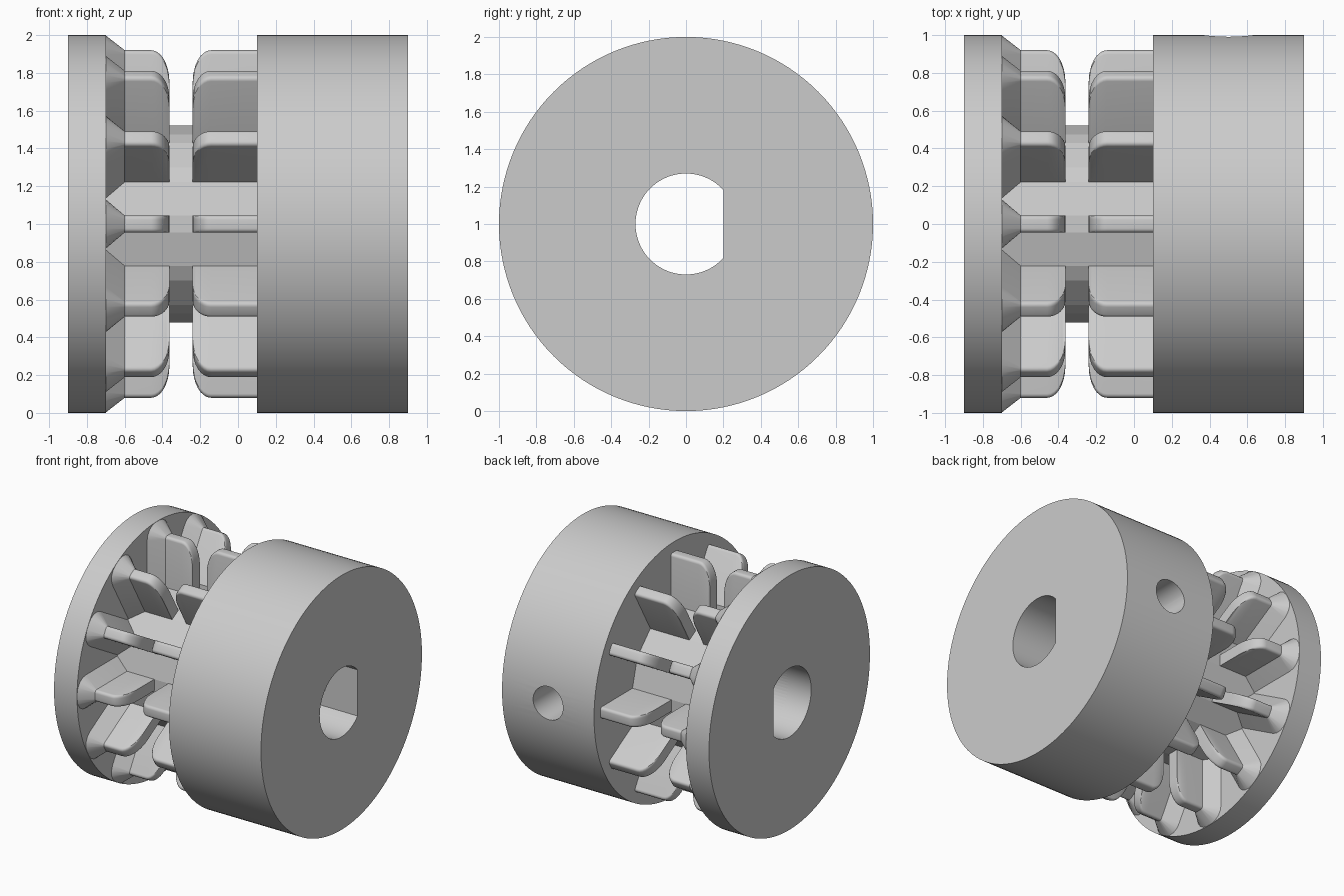
import bpy, bmesh, math
from mathutils import Matrix, Vector

if "Cube" in bpy.data.objects:
    bpy.data.objects.remove(bpy.data.objects["Cube"])

AXIS_Z = 1.0      # height of the wheel axis (axis runs along x)
RIBS = 12

grey = bpy.data.materials.new("light_grey")
grey.diffuse_color = (0.6, 0.6, 0.6, 1)
grey.use_nodes = True
grey.node_tree.nodes["Principled BSDF"].inputs["Base Color"].default_value = grey.diffuse_color


def finish(name, bm):
    bmesh.ops.recalc_face_normals(bm, faces=bm.faces[:])
    mesh = bpy.data.meshes.new(name)
    bm.to_mesh(mesh)
    bm.free()
    mesh.materials.append(grey)
    ob = bpy.data.objects.new(name, mesh)
    bpy.context.collection.objects.link(ob)
    ob.location.z = AXIS_Z
    return ob


def loft(bm, rings):
    """Skin a list of equal-length closed rings and cap both ends."""
    rows = [[bm.verts.new(p) for p in ring] for ring in rings]
    n = len(rows[0])
    for a, b in zip(rows, rows[1:]):
        for i in range(n):
            j = (i + 1) % n
            bm.faces.new((a[i], a[j], b[j], b[i]))
    bm.faces.new(rows[0])
    bm.faces.new(rows[-1])


def prism(name, outline, x0, x1):
    bm = bmesh.new()
    loft(bm, [[(x, y, z) for y, z in outline] for x in (x0, x1)])
    return finish(name, bm)


def circle(r, n=128):
    return [(r * math.cos(2 * math.pi * i / n), r * math.sin(2 * math.pi * i / n)) for i in range(n)]


def cut(ob, cutter):
    mod = ob.modifiers.new("cut", 'BOOLEAN')
    mod.operation = 'DIFFERENCE'
    mod.solver = 'EXACT'
    mod.object = cutter
    bpy.context.view_layer.objects.active = ob
    bpy.ops.object.modifier_apply(modifier=mod.name)


def smooth(ob, angle):
    bpy.ops.object.select_all(action='DESELECT')
    ob.select_set(True)
    bpy.context.view_layer.objects.active = ob
    bpy.ops.object.shade_smooth_by_angle(angle=math.radians(angle))


# Flange, hub and faceted core between the ribs
flange = prism("flange", circle(1.0), -0.9, -0.7)
hub = prism("hub", circle(1.0), 0.1, 0.9)
core_outline = []
for i in range(RIBS):
    a = 2 * math.pi * i / RIBS
    for s in (-0.045, 0.045):
        core_outline.append((0.522 * math.cos(a) - s * math.sin(a),
                             0.522 * math.sin(a) + s * math.cos(a)))
core = prism("core", core_outline, -0.7, 0.1)

# D-shaped bore through everything, flat on the +y side
flat = math.acos(0.2 / 0.27)
bore_outline = [(0.27 * math.cos(t), 0.27 * math.sin(t))
                for t in (flat + (2 * math.pi - 2 * flat) * k / 56 for k in range(57))]
bore = prism("bore_cutter", bore_outline, -1.2, 1.2)
for part in (flange, hub, core):
    cut(part, bore)

# Set screw hole from the +y side of the hub into the bore
bm = bmesh.new()
loft(bm, [[(0.5 + u, y, v) for u, v in circle(0.13, 48)] for y in (0.1, 1.3)])
screw = finish("screw_hole_cutter", bm)
cut(hub, screw)
for helper in (bore, screw):
    bpy.data.objects.remove(helper)


# Ribs: rounded cross-sections lofted along x
def section(x, h, top, c):
    arc = [math.radians(90 * k / 4) for k in range(5)]
    right = [(h - c + c * math.cos(t), top - c + c * math.sin(t)) for t in arc]
    left = [(-s, r) for s, r in reversed(right)]
    return [(x, s, r) for s, r in [(h, 0.42)] + right + left + [(-h, 0.42)]]


def rounded_end(x_start, direction):
    return [section(x_start + direction * 0.097 * math.sin(t), 0.045,
                    0.75 + 0.17 * math.cos(t), 0.022)
            for t in (math.radians(90 * k / 8) for k in range(9))]


def rib_ring(name, rings):
    bm = bmesh.new()
    for i in range(RIBS):
        rot = Matrix.Rotation(2 * math.pi * i / RIBS, 3, 'X')
        loft(bm, [[rot @ Vector(p) for p in ring] for ring in rings])
    return finish(name, bm)


flange_ribs = rib_ring("flange_ribs", [section(-0.7, 0.13, 0.998, 0.105),
                                       section(-0.6, 0.045, 0.92, 0.022)]
                       + rounded_end(-0.46, 1))
hub_ribs = rib_ring("hub_ribs", [section(0.1, 0.045, 0.92, 0.022)] + rounded_end(-0.143, -1))

for ob in (flange, hub, flange_ribs, hub_ribs):
    smooth(ob, 28)
